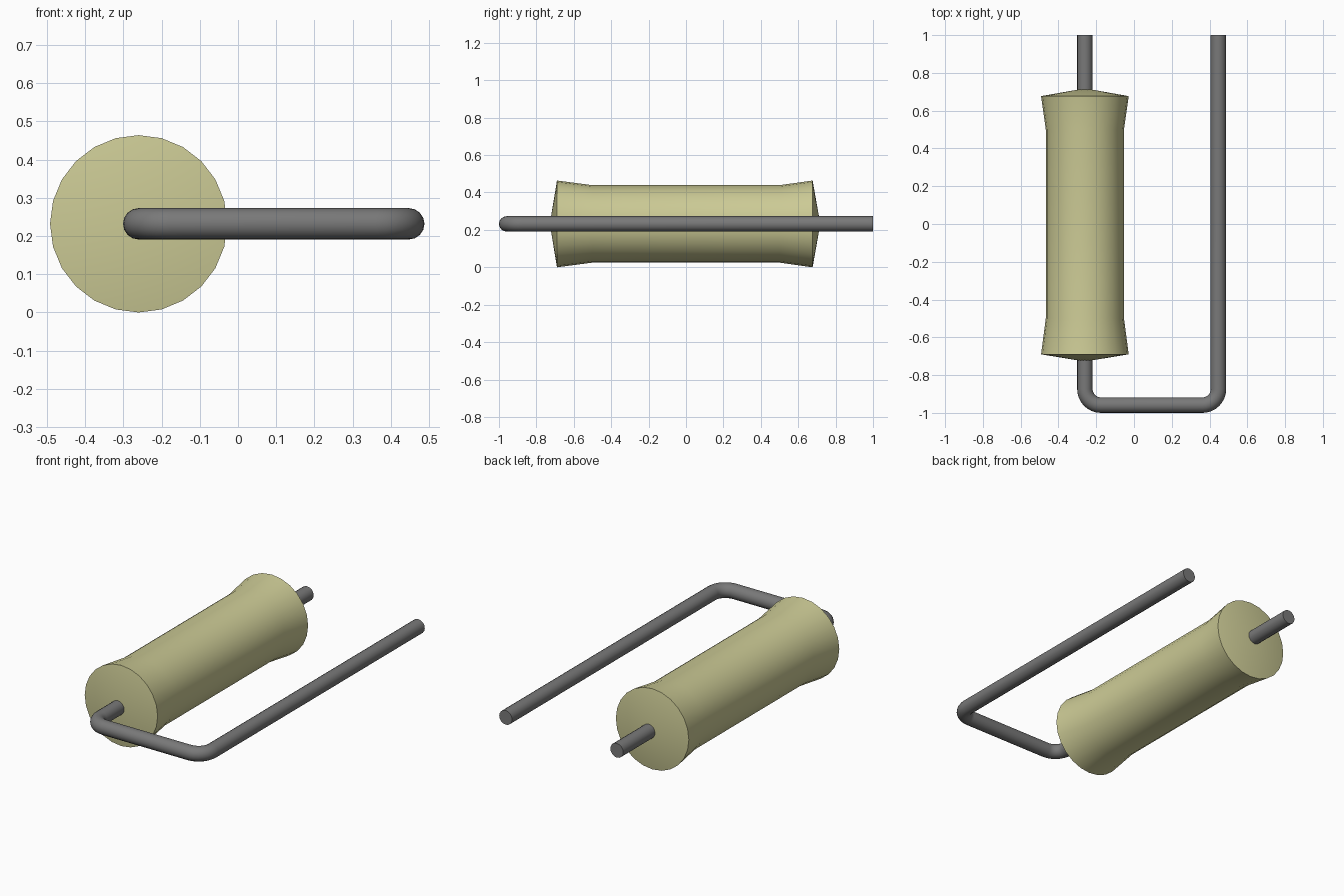
import bpy, bmesh, math
from mathutils import Vector, Matrix

cube = bpy.data.objects.get("Cube")
if cube:
    bpy.data.objects.remove(cube, do_unlink=True)

BODY_X, FAR_X, AXIS_Z = -0.26, 0.447, 0.232
WIRE_R, BEND_R = 0.041, 0.085
FRONT_Y, BACK_Y = -0.959, 1.0


def material(name, rgb, roughness):
    m = bpy.data.materials.new(name)
    m.use_nodes = True
    bsdf = m.node_tree.nodes["Principled BSDF"]
    bsdf.inputs["Base Color"].default_value = (*rgb, 1)
    bsdf.inputs["Roughness"].default_value = roughness
    m.diffuse_color = (*rgb, 1)
    return m


def smooth(obj, degrees):
    bpy.ops.object.select_all(action='DESELECT')
    obj.select_set(True)
    bpy.context.view_layer.objects.active = obj
    bpy.ops.object.shade_smooth_by_angle(angle=math.radians(degrees))


tan = material("tan ceramic", (0.60, 0.59, 0.30), 0.6)
grey = material("grey metal", (0.19, 0.19, 0.19), 0.5)

# Flared body: (y, radius) profile spun around the lengthwise axis
profile = [(-0.728, 0), (-0.69, 0.232), (-0.5, 0.207),
           (0.5, 0.207), (0.677, 0.232), (0.718, 0)]
bm = bmesh.new()
verts = [bm.verts.new((0, y, r)) for y, r in profile]
edges = [bm.edges.new(pair) for pair in zip(verts, verts[1:])]
bmesh.ops.spin(bm, geom=verts + edges, cent=(0, 0, 0), axis=(0, 1, 0),
               angle=math.tau, steps=24, use_merge=True)
bmesh.ops.remove_doubles(bm, verts=bm.verts, dist=1e-4)
bmesh.ops.recalc_face_normals(bm, faces=bm.faces)
mesh = bpy.data.meshes.new("body")
bm.to_mesh(mesh)
bm.free()
mesh.materials.append(tan)
body = bpy.data.objects.new("body", mesh)
body.location = (BODY_X, 0, AXIS_Z)
bpy.context.collection.objects.link(body)
smooth(body, 40)

# Wire lead: straight through the body, then two rounded bends back
path = [Vector((BODY_X, BACK_Y))]
for cx, start in ((BODY_X + BEND_R, 180), (FAR_X - BEND_R, 270)):
    for i in range(9):
        a = math.radians(start + 90 * i / 8)
        path.append(Vector((cx + BEND_R * math.cos(a),
                            FRONT_Y + BEND_R + BEND_R * math.sin(a))))
path.append(Vector((FAR_X, BACK_Y)))

# Sweep a round section along the path
SIDES = 16
bm = bmesh.new()
rings = []
for i, p in enumerate(path):
    t = (path[min(i + 1, len(path) - 1)] - path[max(i - 1, 0)]).normalized()
    if i in (1, 9):
        t = Vector((0, -1)) if i == 1 else Vector((1, 0))
    if i in (10, 18):
        t = Vector((1, 0)) if i == 10 else Vector((0, 1))
    side = Vector((t.y, -t.x, 0))
    centre = Vector((p.x, p.y, AXIS_Z))
    rings.append([bm.verts.new(centre + WIRE_R * (side * math.cos(a) + Vector((0, 0, math.sin(a)))))
                  for a in (math.tau * k / SIDES for k in range(SIDES))])
for a, b in zip(rings, rings[1:]):
    for k in range(SIDES):
        n = (k + 1) % SIDES
        bm.faces.new((a[k], a[n], b[n], b[k]))
bm.faces.new(rings[0])
bm.faces.new(rings[-1])
bmesh.ops.recalc_face_normals(bm, faces=bm.faces)
mesh = bpy.data.meshes.new("wire_lead")
bm.to_mesh(mesh)
bm.free()
mesh.materials.append(grey)
wire = bpy.data.objects.new("wire_lead", mesh)
bpy.context.collection.objects.link(wire)
smooth(wire, 40)
